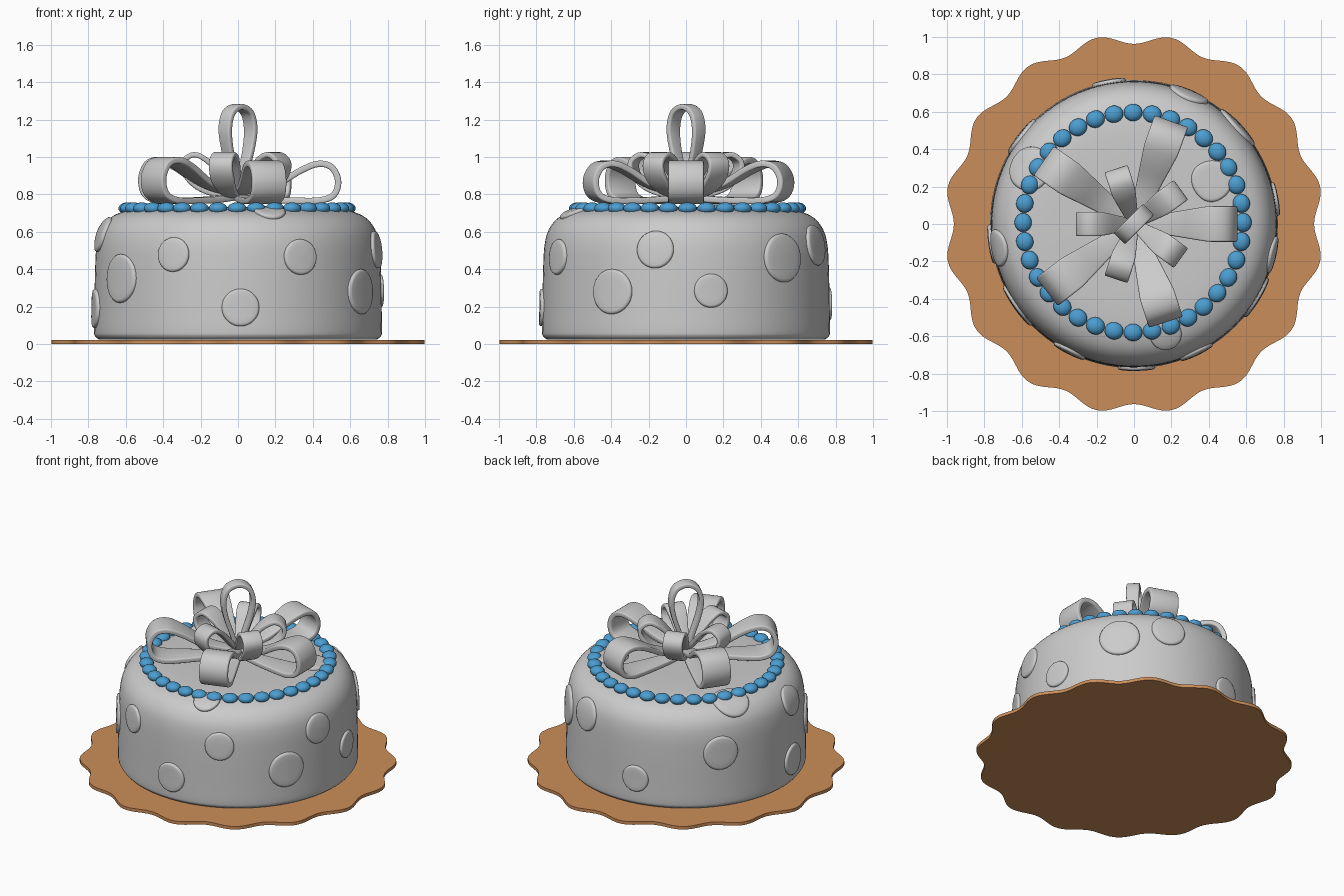
import bpy, bmesh, math
from mathutils import Vector, Matrix

if "Cube" in bpy.data.objects:
    bpy.data.objects.remove(bpy.data.objects["Cube"])


def material(name, rgb):
    m = bpy.data.materials.new(name)
    m.diffuse_color = (*rgb, 1)
    m.use_nodes = True
    m.node_tree.nodes["Principled BSDF"].inputs["Base Color"].default_value = m.diffuse_color
    return m


def finish(bm, name, mat=None, angle=40):
    bmesh.ops.recalc_face_normals(bm, faces=bm.faces)
    me = bpy.data.meshes.new(name)
    bm.to_mesh(me)
    bm.free()
    ob = bpy.data.objects.new(name, me)
    bpy.context.collection.objects.link(ob)
    if mat:
        me.materials.append(mat)
    bpy.ops.object.select_all(action='DESELECT')
    bpy.context.view_layer.objects.active = ob
    ob.select_set(True)
    bpy.ops.object.shade_smooth_by_angle(angle=math.radians(angle))
    return ob


def spline(pts, steps):
    """Catmull-Rom curve through 2D points."""
    p = [Vector(q) for q in pts]
    p = [2 * p[0] - p[1]] + p + [2 * p[-1] - p[-2]]
    out = []
    for i in range(1, len(p) - 2):
        a, b, c, d = p[i - 1:i + 3]
        for k in range(steps):
            t = k / steps
            out.append(0.5 * (2 * b + (c - a) * t + (2 * a - 5 * b + 4 * c - d) * t * t
                              + (3 * b - a - 3 * c + d) * t ** 3))
    return out + [p[-2]]


board_mat = material("board_orange", (0.6, 0.27, 0.1))
bead_mat = material("bead_blue", (0.07, 0.34, 0.64))

# Scalloped board
bm = bmesh.new()
N = 256
ring = []
for i in range(N):
    a = 2 * math.pi * i / N
    r = 0.989 - 0.026 * math.cos(16 * a)
    ring.append(bm.verts.new((r * math.cos(a), r * math.sin(a), 0)))
base = bm.faces.new(ring)
ext = bmesh.ops.extrude_face_region(bm, geom=[base])
for v in ext["geom"]:
    if isinstance(v, bmesh.types.BMVert):
        v.co.z = 0.022
finish(bm, "board", board_mat)

# Cake body: lathed profile
profile = spline([(0, .732), (.3, .732), (.5, .727), (.6, .712), (.68, .677), (.732, .615),
                  (.756, .53), (.764, .4), (.768, .2), (.77, .07), (.763, .04), (.745, .025)], 5)
bm = bmesh.new()
S = 96
rows = []
for r, z in profile[1:]:
    rows.append([bm.verts.new((r * math.cos(2 * math.pi * j / S), r * math.sin(2 * math.pi * j / S), z))
                 for j in range(S)])
for a, b in zip(rows, rows[1:]):
    for j in range(S):
        bm.faces.new((a[j], a[(j + 1) % S], b[(j + 1) % S], b[j]))
bm.faces.new(rows[0])
bm.faces.new(rows[-1])
finish(bm, "cake", None, 50)

# Arc lengths along the profile, so the dots can hug the surface
lengths = [0]
for a, b in zip(profile, profile[1:]):
    lengths.append(lengths[-1] + (b - a).length)


def on_profile(s):
    for i in range(len(profile) - 1):
        if s <= lengths[i + 1] or i == len(profile) - 2:
            t = (s - lengths[i]) / (lengths[i + 1] - lengths[i])
            d = (profile[i + 1] - profile[i]).normalized()
            return profile[i].lerp(profile[i + 1], t), Vector((-d.y, d.x))


def dot(name, deg, s, rad):
    bm = bmesh.new()
    a0 = math.radians(deg)

    def vert(u, v, h):
        p, n = on_profile(s + v)
        a = a0 + u / p.x
        q = p + n * h
        return bm.verts.new((q.x * math.cos(a), q.x * math.sin(a), q.y))

    M = 36
    rings = []
    for f, h in ((.3, .016), (.6, .016), (.86, .016), (.95, .014), (1, .006), (1, -.01)):
        rings.append([vert(rad * f * math.cos(2 * math.pi * k / M),
                           rad * f * math.sin(2 * math.pi * k / M), h) for k in range(M)])
    for a, b in zip(rings, rings[1:]):
        for k in range(M):
            bm.faces.new((a[k], a[(k + 1) % M], b[(k + 1) % M], b[k]))
    c = vert(0, 0, .016)
    for k in range(M):
        bm.faces.new((c, rings[0][k], rings[0][(k + 1) % M]))
    finish(bm, name, None, 60)


# Side dots: angle, height, radius
sides = [(-64, .465, .095), (-31, .28, .12), (-12.5, .505, .1), (10, .285, .09), (43, .46, .13),
         (67, .53, .11), (100, .215, .09), (-89, .195, .1), (-117, .478, .092), (-145, .35, .13),
         (190, .59, .1), (188, .19, .105), (142, .41, .115)]
for i, (deg, z, rad) in enumerate(sides):
    k = min(range(len(profile)), key=lambda j: abs(profile[j].y - z))
    d = profile[k + 1].y - profile[k - 1].y
    s = lengths[k] + (z - profile[k].y) * (lengths[k + 1] - lengths[k - 1]) / d
    dot(f"side_dot_{i + 1}", deg, s, rad)
# Top dots: angle, distance from the centre, radius
for i, (deg, s, rad) in enumerate([(29, .48, .11), (152, .64, .12), (-74, .62, .085)]):
    dot(f"top_dot_{i + 1}", deg, s, rad)

# Ring of beads
bm = bmesh.new()
for i in range(36):
    a = 2 * math.pi * i / 36
    mat = (Matrix.Translation((-.005 + .588 * math.cos(a), .008 + .588 * math.sin(a), .725))
           @ Matrix.Rotation(a, 4, 'Z') @ Matrix.Diagonal((.046, .05, .032, 1)))
    bmesh.ops.create_uvsphere(bm, u_segments=20, v_segments=12, radius=1, matrix=mat)
finish(bm, "bead_ring", bead_mat, 60)


def ribbon(name, pts, deg, w0, w1, thick=.03, reach=1.0, lift=1.0):
    """Ribbon loop: side-on path, widening away from its base, turned about z."""
    path = spline([(r * reach, .77 + (z - .77) * lift) for r, z in pts], 5)
    far = max((p - path[0]).length for p in path)
    rot = Matrix.Rotation(math.radians(deg), 3, 'Z')
    bm = bmesh.new()
    rows = []
    for p in path:
        f = min(1, 1.25 * (p - path[0]).length / far)
        w = (w0 + (w1 - w0) * f) / 2
        rows.append([bm.verts.new(rot @ Vector((p.x, w * k, p.y))) for k in (-1, 0, 1)])
    for a, b in zip(rows, rows[1:]):
        for k in (0, 1):
            bm.faces.new((a[k], a[k + 1], b[k + 1], b[k]))
    ob = finish(bm, name, None, 50)
    sol = ob.modifiers.new("thickness", 'SOLIDIFY')
    sol.thickness = thick
    sol.offset = 0
    bev = ob.modifiers.new("soft_edge", 'BEVEL')
    bev.width = .009
    bev.segments = 3
    bev.limit_method = 'ANGLE'
    bev.angle_limit = math.radians(60)


# Bow: five large loops, five small loops and one upright loop
large = [(.02, .785), (.15, .772), (.3, .766), (.44, .768), (.515, .80), (.535, .875),
         (.50, .945), (.43, .963), (.34, .93), (.2, .85), (.03, .80)]
for i, (deg, reach, lift) in enumerate([(0, 1, 1), (70, 1.06, 1), (145, 1.07, 1.1),
                                        (218, 1.07, 1.1), (288, 1, 1)]):
    ribbon(f"large_loop_{i + 1}", large, deg, .07, .19, .034, reach, lift)

small = [(.01, .79), (.12, .80), (.22, .84), (.285, .91), (.292, .975), (.235, 1.012),
         (.165, .98), (.09, .90), (.015, .81)]
for i in range(5):
    ribbon(f"small_loop_{i + 1}", small, 36 + 72 * i, .05, .13, .028)

half = [(.005, .78), (.035, .9), (.08, 1.04), (.096, 1.15), (.07, 1.235)]
upright = half + [(0, 1.268)] + [(-r, z) for r, z in reversed(half)]
ribbon("upright_loop", upright, 45, .05, .085, .03)
